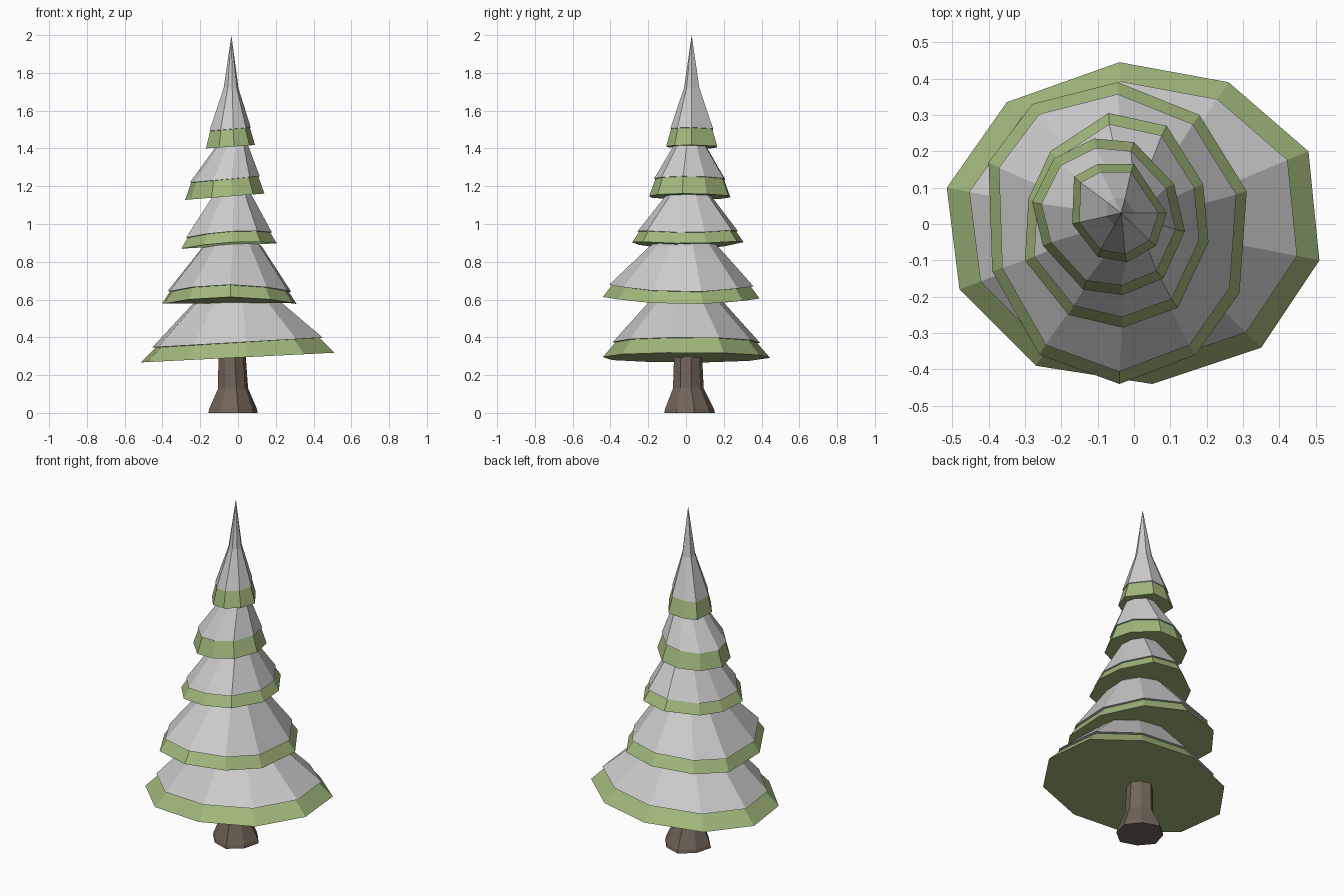
import bpy, bmesh, math
from mathutils import Vector

if "Cube" in bpy.data.objects:
    bpy.data.objects.remove(bpy.data.objects["Cube"])


def material(name, rgb):
    m = bpy.data.materials.new(name)
    m.diffuse_color = (*rgb, 1)
    m.use_nodes = True
    m.node_tree.nodes["Principled BSDF"].inputs["Base Color"].default_value = m.diffuse_color
    return m


green = material("needles", (0.36, 0.48, 0.20))
brown = material("bark", (0.17, 0.13, 0.10))


def loft(name, rings, mat=None, tip=None):
    """Skin equal-length rings from bottom to top, close both ends."""
    bm = bmesh.new()
    loops = [[bm.verts.new(p) for p in r] for r in rings]
    n = len(loops[0])
    for a, b in zip(loops, loops[1:]):
        for i in range(n):
            j = (i + 1) % n
            bm.faces.new((a[i], a[j], b[j], b[i]))
    bm.faces.new(loops[0])
    if tip:
        t = bm.verts.new(tip)
        for i in range(n):
            bm.faces.new((loops[-1][i], loops[-1][(i + 1) % n], t))
    else:
        bm.faces.new(loops[-1])
    bmesh.ops.recalc_face_normals(bm, faces=bm.faces)
    me = bpy.data.meshes.new(name)
    bm.to_mesh(me)
    bm.free()
    ob = bpy.data.objects.new(name, me)
    bpy.context.collection.objects.link(ob)
    if mat:
        me.materials.append(mat)
    return ob


def tier(num, pts, z0, tilt, bow, s, dz, s_top, c_top, z_top, tip):
    """Green skirt with a snow cap resting on it."""
    n = len(pts)
    c = Vector((sum(p[0] for p in pts) / n, sum(p[1] for p in pts) / n))
    ct = Vector(c_top)

    def rim(scale, lift):
        out = []
        for x, y in pts:
            q = c + (Vector((x, y)) - c) * scale
            out.append((q.x, q.y, z0 + tilt * x + bow * y * y + lift))
        return out

    def neck(scale, z):
        return [(*(ct + (Vector(p) - c) * scale), z) for p in pts]

    loft(f"branch_tier_{num}",
         [rim(1, 0), rim(s * 0.96, dz), neck(s_top * 0.8, z_top - 0.03)], green)
    loft(f"snow_cap_{num}",
         [rim(s * 0.9, dz - 0.004), rim(s, dz), neck(s_top, z_top)], None, tip)


# Rim outlines of the five tiers, seen from above
rim1 = [(-.04, .445), (.26, .39), (.48, .20), (.51, -.10), (.35, -.34),
        (.05, -.44), (-.27, -.39), (-.48, -.18), (-.515, .10), (-.35, .335)]
rim2 = [(-.045, .39), (.18, .30), (.31, .09), (.29, -.19), (.17, -.36),
        (-.04, -.44), (-.26, -.36), (-.39, -.13), (-.40, .17), (-.28, .33)]
rim3 = [(-.07, .305), (.09, .27), (.19, .11), (.205, -.05), (.12, -.23),
        (-.03, -.285), (-.18, -.25), (-.30, -.10), (-.29, .07), (-.23, .20)]
rim4 = [(-.11, .235), (0, .225), (.11, .11), (.14, -.02), (.08, -.15),
        (-.03, -.195), (-.14, -.18), (-.25, -.06), (-.28, .06), (-.22, .18)]
rim5 = [(-.10, .165), (0, .165), (.09, .03), (.06, -.06), (-.02, -.105),
        (-.10, -.09), (-.17, 0), (-.165, .13)]

tier(1, rim1, .293, .05, 0, .88, .08, .46, (0, 0), .58, (-.02, 0, .74))
tier(2, rim2, .575, 0, .2, .92, .065, .44, (-.03, -.01), .88, (-.04, 0, 1.02))
tier(3, rim3, .885, .06, .25, .90, .058, .42, (-.03, .01), 1.145, (-.04, .01, 1.28))
tier(4, rim4, 1.15, .08, 0, .88, .092, .41, (-.03, .02), 1.41, (-.04, .02, 1.52))
tier(5, rim5, 1.412, .07, 0, .84, .093, .30, (-.04, .03), 1.72, (-.035, .03, 2.0))


# Trunk with flared foot
def trunk_ring(x, y, r, z):
    wob = [1, .94, 1.04, .96, 1.02, .93, 1.03, .95]
    return [(x + r * w * math.cos(i * math.pi / 4 + .2),
             y + r * w * math.sin(i * math.pi / 4 + .2), z)
            for i, w in enumerate(wob)]


loft("trunk", [trunk_ring(-.025, .018, .132, 0), trunk_ring(-.025, .018, .128, .02),
               trunk_ring(-.025, .012, .08, .13), trunk_ring(-.033, .01, .071, .36)], brown)
